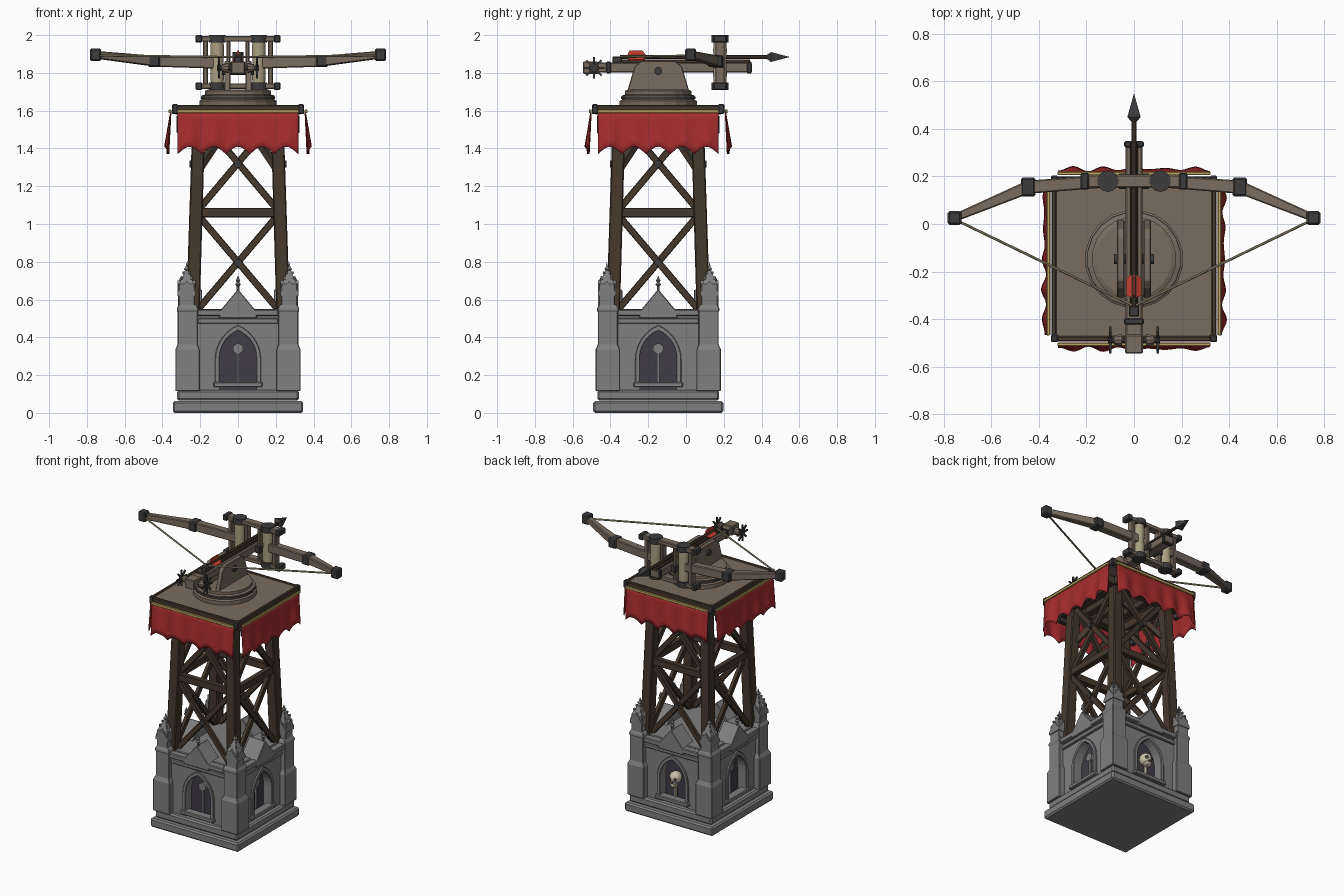
import bpy, bmesh
from math import sin, cos, pi, sqrt, atan2, radians
from mathutils import Matrix, Vector

if "Cube" in bpy.data.objects:
    bpy.data.objects.remove(bpy.data.objects["Cube"])

CY = -0.147                      # tower axis
TOWER = Matrix.Translation((0, CY, 0))
T = Matrix()                     # current placement

def mat(name, r, g, b):
    m = bpy.data.materials.new(name)
    m.diffuse_color = (r, g, b, 1)
    m.use_nodes = True
    m.node_tree.nodes["Principled BSDF"].inputs["Base Color"].default_value = m.diffuse_color
    return m
STONE = mat("stone", .21, .215, .21)
DARK = mat("dark_recess", .05, .045, .06)
WOOD = mat("dark_wood", .06, .04, .026)
OAK = mat("weathered_oak", .19, .15, .115)
IRON = mat("iron", .045, .045, .048)
RED = mat("red_cloth", .38, .025, .028)
FLETCH = mat("red_feather", .6, .05, .03)
GOLD = mat("gold_trim", .53, .39, .12)
ROPE = mat("rope", .4, .35, .22)
BONE = mat("bone", .6, .54, .4)

def mesh(name, verts, faces, m, bev=0, smooth=False):
    bm = bmesh.new()
    vs = [bm.verts.new(T @ Vector(v)) for v in verts]
    for f in faces:
        bm.faces.new([vs[i] for i in f])
    bmesh.ops.remove_doubles(bm, verts=bm.verts, dist=1e-5)
    bmesh.ops.recalc_face_normals(bm, faces=bm.faces)
    me = bpy.data.meshes.new(name)
    bm.to_mesh(me)
    bm.free()
    me.materials.append(m)
    ob = bpy.data.objects.new(name, me)
    bpy.context.collection.objects.link(ob)
    if bev:
        b = ob.modifiers.new("bevel", 'BEVEL')
        b.width, b.segments, b.limit_method = bev, 1, 'ANGLE'
    if smooth:
        bpy.ops.object.select_all(action='DESELECT')
        ob.select_set(True)
        bpy.context.view_layer.objects.active = ob
        bpy.ops.object.shade_smooth_by_angle(angle=radians(35))
    return ob

def rings(name, rs, m, bev=0, smooth=False):
    n = len(rs[0])
    faces = [(k*n+i, k*n+(i+1) % n, (k+1)*n+(i+1) % n, (k+1)*n+i)
             for k in range(len(rs)-1) for i in range(n)]
    faces += [tuple(range(n)), tuple(range((len(rs)-1)*n, len(rs)*n))]
    return mesh(name, [v for r in rs for v in r], faces, m, bev, smooth)

def box(name, c, s, m, bev=.005):
    r = lambda z: [(c[0]+a*s[0]/2, c[1]+b*s[1]/2, z) for a, b in ((-1, -1), (1, -1), (1, 1), (-1, 1))]
    return rings(name, [r(c[2]-s[2]/2), r(c[2]+s[2]/2)], m, bev)

def rod(name, p, q, a, b, m, n=4, bev=0, smooth=False):
    """Tapered bar from p to q; a and b are (half width, half height) at the ends."""
    p, q = Vector(p), Vector(q)
    d = (q-p).normalized()
    s = d.cross(Vector((0, 1, 0) if abs(d.z) > .9 else (0, 0, 1))).normalized()
    u = s.cross(d)
    k = sqrt(2) if n == 4 else 1
    ring = lambda c, h: [c + s*h[0]*k*cos(2*pi*(i+.5)/n) + u*h[1]*k*sin(2*pi*(i+.5)/n) for i in range(n)]
    return rings(name, [ring(p, a), ring(q, b)], m, bev, smooth)

def lathe(name, x, y, prof, n, m, bev=0, smooth=False):
    k = sqrt(2) if n == 4 else 1
    return rings(name, [[(x+r*k*cos(2*pi*(i+.5)/n), y+r*k*sin(2*pi*(i+.5)/n), z) for i in range(n)]
                        for r, z in prof], m, bev, smooth)

def prism(name, prof, y0, y1, m, bev=0):
    return rings(name, [[(x, y, z) for x, z in prof] for y in (y0, y1)], m, bev)

def ball(name, c, s, m):
    prof = [(max(sin(pi*k/10), 1e-3), -cos(pi*k/10)) for k in range(11)]
    return rings(name, [[(c[0]+s[0]*r*cos(pi*i/8), c[1]+s[1]*r*sin(pi*i/8), c[2]+s[2]*z)
                         for i in range(16)] for r, z in prof], m, 0, True)

def arch(hw, spring, apex, n=7):
    h = apex-spring
    c = (h*h-hw*hw)/(2*hw)
    end = atan2(h, c)
    right = [((hw+c)*cos(end*i/n)-c, spring+(hw+c)*sin(end*i/n)) for i in range(n+1)]
    return [(-x, z) for x, z in right] + right[-2::-1]

# ---- stone base
T = TOWER
box("plinth", (0, 0, .031), (.69, .69, .062), STONE, .01)
box("plinth_step", (0, 0, .093), (.645, .645, .055), STONE, .01)
box("base_core", (0, 0, .32), (.47, .47, .42), DARK, 0)
box("base_roof", (0, 0, .535), (.53, .53, .03), STONE)
inner = arch(.097, .29, .435)
outer = arch(.122, .28, .465)
for k in range(4):
    T = TOWER @ Matrix.Rotation(k*pi/2, 4, 'Z')
    prism("base_wall", [(-.23, .115), (-.097, .115)] + inner +
          [(.097, .115), (.23, .115), (.23, .54), (-.23, .54)], -.29, -.23, STONE)
    prism("window_frame", [(-.122, .15)] + outer + [(.122, .15), (.097, .15)] + inner[::-1] +
          [(-.097, .15)], -.302, -.28, STONE, .003)
    box("window_sill", (0, -.285, .15), (.26, .06, .028), STONE)
    box("cornice_lower", (0, -.29, .487), (.43, .03, .03), STONE)
    box("cornice_upper", (0, -.293, .53), (.43, .05, .035), STONE)
    # gable with finial
    prism("gable", [(-.1, .5), (.1, .5), (.1, .535), (0, .655), (-.1, .535)], -.318, -.19, STONE, .004)
    lathe("gable_finial", 0, -.3, [(.008, .64), (.008, .67), (.018, .68), (.008, .69), (.014, .7), (.001, .725)], 6, STONE)
    if k != 2:
        rod("window_mullion", (0, -.245, .15), (0, -.245, .32), (.006, .006), (.006, .006), STONE)
        rod("window_roundel", (0, -.255, .34), (0, -.232, .34), (.028, .028), (.028, .028), STONE, 12)
    # corner buttress, pier and spire
    a = -.267
    lathe("buttress", a, a, [(.065, .115), (.065, .335), (.053, .362), (.053, .535), (.057, .542), (.057, .555),
                             (.045, .575)], 4, STONE, .004)
    a = -.272
    lathe("pier", a, a, [(.042, .55), (.042, .685)], 4, STONE, .003)
    lathe("spire", a, a, [(.04, .68), (.008, .755), (.014, .762), (.006, .772), (.001, .795)], 4, STONE)
    for s in (-1, 1):
        for t in (-1, 1):
            box("spire_crocket", (a+s*.026, a+t*.026, .715), (.013, .013, .016), STONE, .002)
            box("spire_crocket", (a+s*.016, a+t*.016, .742), (.011, .011, .014), STONE, .002)
    gab = [(-.046, .62), (.046, .62), (.046, .64), (0, .7), (-.046, .64)]
    prism("pier_gablet", [(x+a, z) for x, z in gab], a-.048, a+.048, STONE)
    T = T @ Matrix.Translation((a, a, 0)) @ Matrix.Rotation(pi/2, 4, 'Z')
    prism("pier_gablet", gab, -.048, .048, STONE)

# ---- skull in the rear window
T = Matrix()
ball("skull", (0, .115, .3), (.04, .044, .042), BONE)
box("skull_jaw", (0, .135, .258), (.042, .04, .04), BONE, .008)
rod("skull_post", (0, .115, .15), (0, .115, .27), (.012, .012), (.012, .012), BONE, 8)
box("skull_nose", (0, .155, .275), (.01, .01, .014), DARK, .003)
for s in (-1, 1):
    ball("skull_eye", (s*.017, .147, .298), (.012, .012, .013), DARK)

# ---- timber tower
for k in range(4):
    T = TOWER @ Matrix.Rotation(k*pi/2, 4, 'Z')
    rod("leg", (-.24, -.24, .5), (-.207, -.207, 1.56), (.036, .036), (.034, .034), WOOD, bev=.006)
    rod("middle_rail", (-.23, -.225, 1.06), (.23, -.225, 1.06), (.02, .025), (.02, .025), WOOD, bev=.004)
    rod("top_rail", (-.325, -.215, 1.545), (.325, -.215, 1.545), (.03, .03), (.03, .03), WOOD, bev=.004)
    box("rail_clamp", (-.31, -.215, 1.505), (.03, .07, .05), IRON)
    box("rail_clamp", (.31, -.215, 1.505), (.03, .07, .05), IRON)
    for s in (-1, 1):
        rod("lower_brace", (-s*.21, -.232+s*.008, .55), (s*.205, -.222+s*.008, 1.04), (.013, .018), (.013, .018), WOOD, bev=.003)
        rod("upper_brace", (-s*.205, -.222+s*.008, 1.08), (s*.195, -.21+s*.008, 1.555), (.013, .018), (.013, .018), WOOD, bev=.003)
        rod("knee_brace", (s*.2, -.2, 1.3), (s*.02, -.03, 1.57), (.016, .016), (.016, .016), WOOD)
    for z in (.795, 1.317):
        rod("brace_bolt", (0, -.256, z), (0, -.2, z), (.02, .02), (.02, .02), IRON, 8)
    # platform rim and banner
    box("platform_rim", (0, -.336, 1.608), (.69, .022, .045), WOOD)
    box("rim_corner", (-.334, -.334, 1.608), (.032, .032, .052), IRON)
    box("banner_trim", (0, -.36, 1.597), (.645, .014, .02), GOLD, .003)
    nu, nv = 50, 6
    vs, fs = [], []
    for i in range(nu+1):
        u = i/nu
        hem = 1.37 + .04*abs(sin(5*pi*u))
        for j in range(nv+1):
            t = j/nv
            vs.append(((u-.5)*.64, -.358-.022*t+.011*t*cos(10*pi*u)*(.6+.4*sin(7*u+k)), 1.6+(hem-1.6)*t))
    for i in range(nu):
        for j in range(nv):
            c = i*(nv+1)+j
            fs.append((c, c+1, c+nv+2, c+nv+1))
    mesh("banner", vs, fs, RED, 0, True).modifiers.new("thick", 'SOLIDIFY').thickness = .006
T = TOWER
box("platform", (0, 0, 1.602), (.67, .67, .045), OAK)
for s in (-.1, .1):
    box("platform_joist", (s, 0, 1.555), (.05, .46, .05), WOOD)

# ---- turntable and cradle
lathe("turntable", 0, 0, [(.207, 1.62), (.207, 1.652), (.195, 1.658), (.195, 1.68), (.178, 1.685), (.178, 1.705), (.16, 1.712)], 20, OAK)
lathe("turntable_band", 0, 0, [(.199, 1.661), (.199, 1.676)], 20, IRON)
T = TOWER @ Matrix.Rotation(pi/2, 4, 'Z')
for s in (-1, 1):
    prism("cradle_cheek", [(-.165, 1.7), (.165, 1.7), (.125, 1.835), (.09, 1.863), (-.09, 1.863), (-.125, 1.835)],
          s*.04, s*.072, OAK, .004)
T = TOWER
rod("cradle_pivot", (-.085, 0, 1.81), (.085, 0, 1.81), (.021, .021), (.021, .021), IRON, 12)

# ---- stock, slider and bolt
T = Matrix()
box("stock", (0, -.095, 1.828), (.07, .89, .052), OAK)
box("slider", (0, -.01, 1.862), (.034, .7, .02), WOOD, .003)
for y in (-.41, .335):
    box("stock_band", (0, y, 1.828), (.082, .026, .062), IRON)
box("string_catch", (0, -.365, 1.87), (.044, .05, .034), IRON)
rod("bolt_shaft", (0, -.35, 1.884), (0, .46, 1.884), (.011, .011), (.011, .011), WOOD, 8, smooth=True)
rod("bolt_head", (0, .45, 1.884), (0, .546, 1.884), (.028, .026), (.001, .001), IRON, 4)
rod("bolt_head_base", (0, .43, 1.884), (0, .45, 1.884), (.012, .012), (.028, .026), IRON, 4)
fin = [(-.31, .008), (-.3, .034), (-.23, .034), (-.21, .008)]
for k in range(3):
    T = Matrix.Translation((0, 0, 1.884)) @ Matrix.Rotation(k*2*pi/3, 4, 'Y')
    rings("fletching", [[(x, y, h) for y, h in fin] for x in (-.004, .004)], FLETCH)
T = Matrix()

# ---- windlass
box("windlass_block", (0, -.505, 1.828), (.075, .08, .066), OAK)
rod("windlass_axle", (-.11, -.488, 1.826), (.11, -.488, 1.826), (.014, .014), (.014, .014), IRON, 8)
for s in (-1, 1):
    rod("windlass_drum", (s*.05, -.488, 1.826), (s*.085, -.488, 1.826), (.027, .027), (.02, .02), OAK, 10)
    rod("windlass_hub", (s*.092, -.488, 1.826), (s*.108, -.488, 1.826), (.02, .02), (.02, .02), IRON, 8)
    for k in range(4):
        d = Vector((0, cos(k*pi/4), sin(k*pi/4)))*.057
        c = Vector((s*.1, -.488, 1.826))
        rod("windlass_spoke", c-d, c+d, (.005, .005), (.005, .005), IRON)

# ---- torsion frame
FY = .18
for z in (1.73, 1.98):
    box("frame_beam", (0, FY, z), (.42, .055, .03), OAK)
for s in (-1, 1):
    for x, w in ((.172, .028), (.05, .022)):
        box("frame_post", (s*x, FY, 1.855), (w, .05, .23), OAK)
    for z in (1.73, 1.98):
        box("frame_cap", (s*.207, FY, z), (.034, .07, .04), IRON)
        lathe("bundle_washer", s*.11, FY, [(.045, z-.02), (.045, z+.02)], 14, IRON)
    lathe("rope_bundle", s*.11, FY, [(.034, 1.74), (.037, 1.79), (.034, 1.855), (.037, 1.92), (.034, 1.97)], 16, ROPE, smooth=True)
    box("frame_bracket", (s*.045, FY, 1.82), (.04, .065, .05), IRON)
    # bow arm, bands and string
    a, b, c = (s*.09, .182, 1.852), (s*.445, .155, 1.863), (s*.755, .025, 1.896)
    rod("arm_inner", a, b, (.026, .03), (.028, .03), OAK, bev=.005)
    rod("arm_outer", b, c, (.027, .028), (.016, .02), OAK, bev=.005)
    box("arm_band", b, (.062, .08, .066), IRON, .008)
    box("arm_tip", c, (.058, .058, .068), IRON, .008)
    rod("bowstring", (s*.755, .02, 1.892), (0, -.345, 1.884), (.006, .006), (.006, .006), ROPE, 8, smooth=True)
